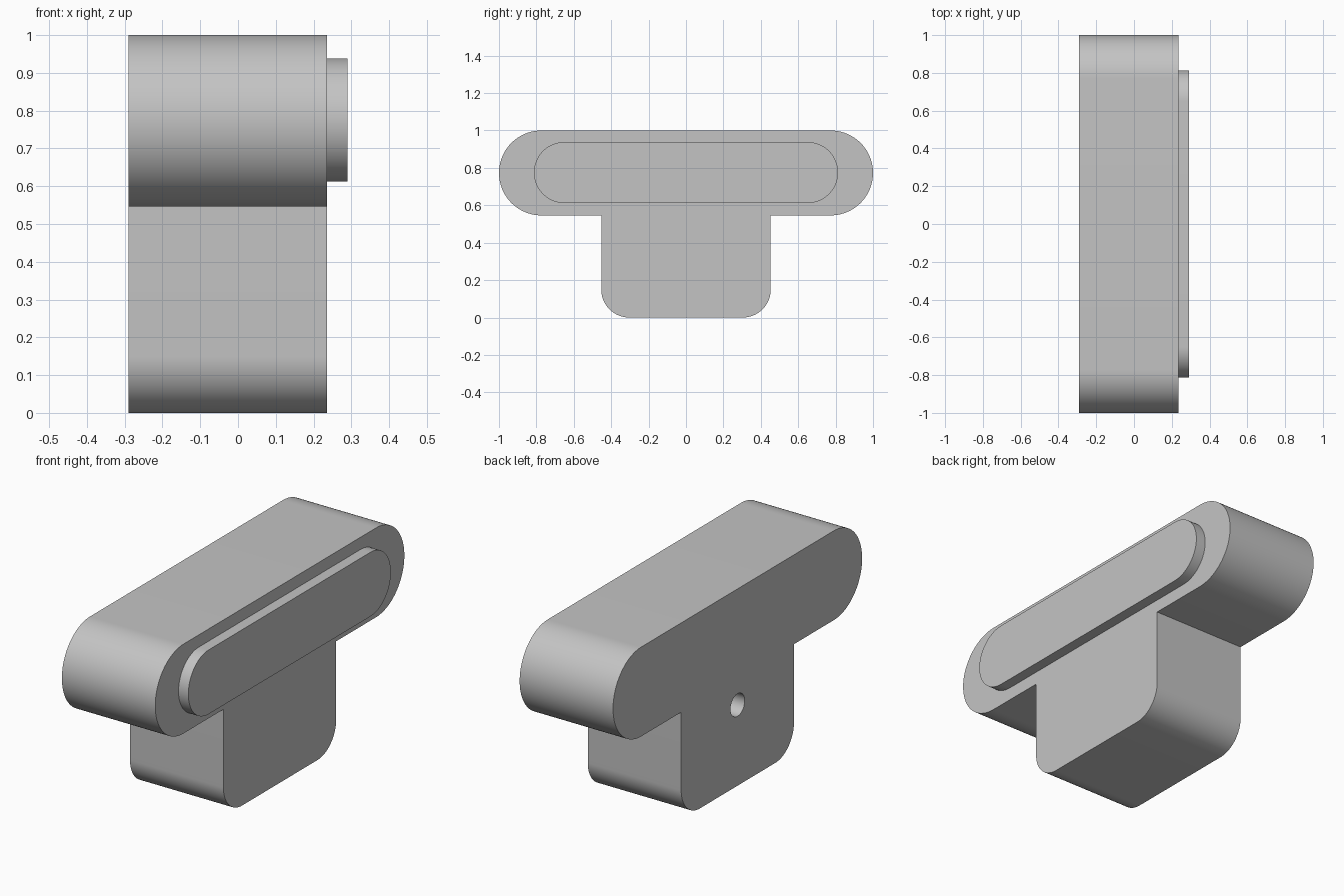
import bpy
import bmesh
from math import cos, sin, radians, pi

cube = bpy.data.objects.get("Cube")
if cube:
    bpy.data.objects.remove(cube)

grey = bpy.data.materials.new("plain grey")
grey.use_nodes = True
colour = (0.55, 0.55, 0.55, 1)
grey.diffuse_color = colour
grey.node_tree.nodes["Principled BSDF"].inputs["Base Color"].default_value = colour


def arc(y, z, r, start, end, steps=24):
    """Points (y, z) on a circular arc, angles in degrees."""
    angles = [radians(start + (end - start) * i / steps) for i in range(steps + 1)]
    return [(y + r * cos(a), z + r * sin(a)) for a in angles]


def extrude_profile(name, outline, x0, x1):
    """Solid made by sweeping a (y, z) outline along x."""
    bm = bmesh.new()
    face = bm.faces.new([bm.verts.new((x0, y, z)) for y, z in outline])
    swept = bmesh.ops.extrude_face_region(bm, geom=[face], use_keep_orig=True)
    verts = [v for v in swept["geom"] if isinstance(v, bmesh.types.BMVert)]
    bmesh.ops.translate(bm, verts=verts, vec=(x1 - x0, 0, 0))
    bmesh.ops.recalc_face_normals(bm, faces=bm.faces)
    mesh = bpy.data.meshes.new(name)
    bm.to_mesh(mesh)
    bm.free()
    mesh.materials.append(grey)
    obj = bpy.data.objects.new(name, mesh)
    bpy.context.collection.objects.link(obj)
    return obj


def activate(obj):
    bpy.ops.object.select_all(action='DESELECT')
    obj.select_set(True)
    bpy.context.view_layer.objects.active = obj


# T-shaped body: rounded bar over a leg with rounded lower corners
back, front = -0.29, 0.235
bar_low, bar_r = 0.546, 0.227
bar_y, bar_z = 1 - bar_r, 1 - bar_r
leg_y, leg_r = 0.453, 0.15
half = (arc(leg_y - leg_r, leg_r, leg_r, -90, 0)
        + [(leg_y, bar_low)]
        + arc(bar_y, bar_z, bar_r, -90, 90, 48))
outline = half + [(-y, z) for y, z in reversed(half)]
body = extrude_profile("body", outline, back, front)

# Blind round hole in the plain side of the leg
cutter = extrude_profile("hole_cutter", arc(0, 0.41, 0.057, 0, 360, 48)[:-1],
                         back - 0.1, back + 0.3)
cut = body.modifiers.new("hole", 'BOOLEAN')
cut.operation = 'DIFFERENCE'
cut.solver = 'EXACT'
cut.object = cutter
activate(body)
bpy.ops.object.modifier_apply(modifier=cut.name)
bpy.data.objects.remove(cutter)

# Raised rounded plate on the opposite side
plate_r, plate_z = 0.163, 0.775
plate_y = 0.813 - plate_r
plate = extrude_profile(
    "raised_plate",
    arc(plate_y, plate_z, plate_r, -90, 90, 48)
    + arc(-plate_y, plate_z, plate_r, 90, 270, 48),
    front, 0.29)

for part in (body, plate):
    activate(part)
    bpy.ops.object.shade_smooth_by_angle(angle=pi / 6)
